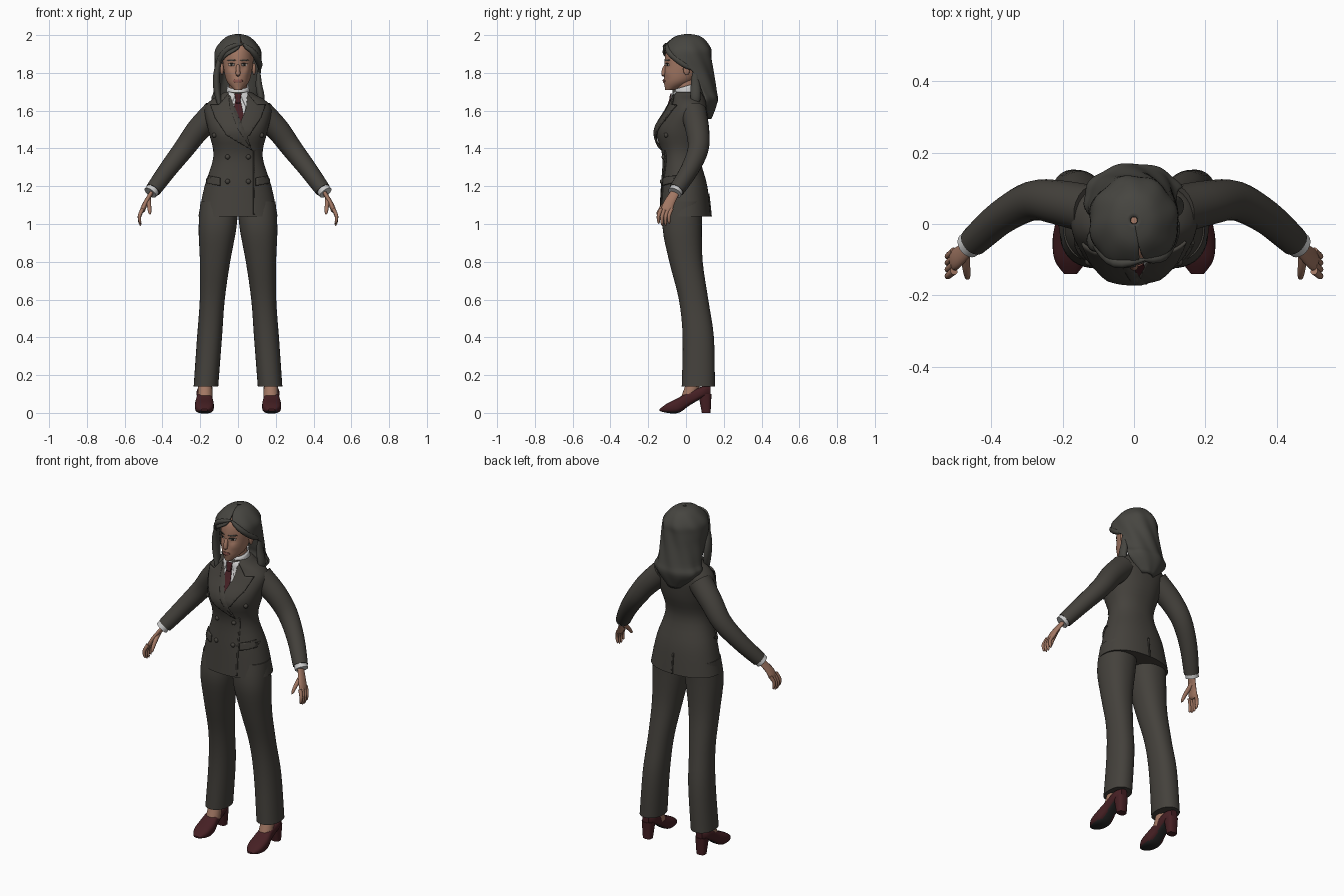
import bpy, bmesh
from math import sin, cos, pi, radians, exp, copysign, sqrt
from mathutils import Vector
from mathutils.bvhtree import BVHTree

if "Cube" in bpy.data.objects:
    bpy.data.objects.remove(bpy.data.objects["Cube"])


def material(name, red, green, blue):
    colour = (red, green, blue, 1)
    mat = bpy.data.materials.new(name)
    mat.use_nodes = True
    mat.diffuse_color = colour
    mat.node_tree.nodes["Principled BSDF"].inputs["Base Color"].default_value = colour
    return mat


SUIT = material("charcoal_wool", .058, .053, .045)
HAIR = material("grey_brown_hair", .062, .06, .052)
SKIN = material("skin", .36, .185, .125)
SHIRT = material("white_cotton", .6, .6, .6)
WINE = material("burgundy", .06, .014, .017)
SOLE = material("dark_sole", .02, .02, .02)
WHITE = material("eye_white", .5, .48, .45)
IRIS = material("dark_iris", .02, .014, .01)
LIPS = material("lips", .27, .1, .08)
SIDES = {"left": 1, "right": -1}


def finish(name, bm, mat, solid=0):
    mesh = bpy.data.meshes.new(name)
    bm.to_mesh(mesh)
    mesh.materials.append(mat)
    mesh.shade_smooth()
    mesh.set_sharp_from_angle(angle=radians(45))
    obj = bpy.data.objects.new(name, mesh)
    bpy.context.collection.objects.link(obj)
    if solid:
        modifier = obj.modifiers.new("thickness", "SOLIDIFY")
        modifier.thickness, modifier.offset = solid, 0
    return obj


def spline(rows, steps=4):
    # smooth interpolation through rows of numbers
    last = len(rows) - 1
    out = []
    for i in range(last):
        before, start, end, after = (rows[min(max(j, 0), last)] for j in range(i - 1, i + 3))
        for step in range(steps):
            t = step / steps
            out.append([q + t / 2 * (r - p + t * (2*p - 5*q + 4*r - s + t * (3*(q - r) + s - p)))
                        for p, q, r, s in zip(before, start, end, after)])
    return out + [list(rows[last])]


def rounded(count, power=1):
    # points of a unit circle, squarer when the power is below one
    soften = lambda v: copysign(abs(v) ** power, v)
    angles = [2 * pi * i / count for i in range(count)]
    return [(soften(cos(a)), soften(sin(a))) for a in angles]


def skin(name, mat, rings, loop=True, solid=0, shape=None):
    # loft through rings of points; open shells get a thickness
    bm = bmesh.new()
    loops = [[bm.verts.new(point) for point in ring] for ring in rings]
    count = len(loops[0])
    for low, high in zip(loops, loops[1:]):
        for i in range(count if loop else count - 1):
            j = (i + 1) % count
            bm.faces.new((low[i], low[j], high[j], high[i]))
    if loop and not solid:
        bm.faces.new(loops[0])
        bm.faces.new(loops[-1])
    if shape:
        for vert in bm.verts:
            shape(vert.co)
    bmesh.ops.recalc_face_normals(bm, faces=bm.faces[:])
    return finish(name, bm, mat, solid), BVHTree.FromBMesh(bm)


def body(name, mat, rows, count=40, power=.9, x=0, **options):
    # rows: height, centre y, half width, half depth
    rings = [[(x + wide * c, y + deep * s, z) for c, s in rounded(count, power)]
             for z, y, wide, deep in spline(rows)]
    return skin(name, mat, rings, **options)


def even(t):
    return 1


def dome(t):
    return max(.1, sqrt(1 - t ** 8))


def leaf(t):
    return max(.1, sin(pi * t)) ** .6


def tube(name, mat, path, start, end, flat=1, form=even):
    # tapering tube along a smooth path
    points = [Vector(p) for p in spline(path)]
    last = len(points) - 1
    rings = []
    for i, point in enumerate(points):
        along = (points[min(i + 1, last)] - points[max(i - 1, 0)]).normalized()
        depth = Vector((0, 1, 0))
        depth = (depth - along * depth.dot(along)).normalized()
        across = along.cross(depth) * flat
        radius = (start + (end - start) * i / last) * form(i / last)
        rings.append([point + (depth * c + across * s) * radius for c, s in rounded(20)])
    skin(name, mat, rings)


def ball(name, mat, centre, size):
    bm = bmesh.new()
    bmesh.ops.create_uvsphere(bm, u_segments=16, v_segments=10, radius=1)
    for vert in bm.verts:
        vert.co = vert.co * Vector(size) + Vector(centre)
    finish(name, bm, mat)


def surface(tree, x, z, side=-1):
    hit = tree.ray_cast(Vector((x, side, z)), Vector((0, -side, 0)))[0]
    return hit or tree.find_nearest(Vector((x, side / 10, z)))[0]


def plate(name, mat, tree, outline, lift=.003, thick=.006, side=-1, step=.012):
    # flat outline in x and z laid onto a curved surface
    bm = bmesh.new()
    face = bm.faces.new([bm.verts.new((x, 0, z)) for x, z in outline])
    bmesh.ops.triangulate(bm, faces=[face])
    for values, normal in zip(zip(*outline), (Vector((1, 0, 0)), Vector((0, 0, 1)))):
        for k in range(1, int((max(values) - min(values)) / step) + 1):
            bmesh.ops.bisect_plane(bm, geom=bm.verts[:] + bm.edges[:] + bm.faces[:],
                                   plane_co=normal * (min(values) + k * step), plane_no=normal)
    for vert in bm.verts:
        vert.co = surface(tree, vert.co.x, vert.co.z, side) + Vector((0, side * lift, 0))
    finish(name, bm, mat, thick)


def flip(outline, sign):
    return [(sign * x, z) for x, z in outline]


def mirrored(half):
    return half + flip(half[::-1], -1)


def oval(x, z, wide, high):
    return [(x + wide * c, z + high * s) for c, s in rounded(14)]


def bar(x, z, wide, high, slope=0):
    corners = [(-wide, -high), (wide, -high), (wide, high), (-wide, high)]
    return [(x + dx, z + dz + slope * dx) for dx, dz in corners]


# Jacket body
_, coat = body("jacket", SUIT, [
    (1.04, -.005, .21, .137), (1.2, -.01, .177, .123), (1.36, -.025, .13, .1), (1.49, -.025, .156, .132),
    (1.6, .01, .178, .11), (1.65, .015, .15, .09), (1.68, .01, .1, .08), (1.7, .01, .07, .07)], count=56)

# Shirt front, tie, lapels and fastening
plate("shirt_front", SHIRT, coat, mirrored([(.05, 1.69), (.03, 1.54), (.004, 1.47)]), .002, .004)
plate("tie", WINE, coat, mirrored([(.012, 1.66), (.033, 1.56), (.004, 1.48)]), .006)
plate("tie_knot", WINE, coat, mirrored([(.018, 1.69), (.011, 1.64)]), .012, .008)
for side, foot, lift in (("left", (0, 1.43), .008), ("right", (-.075, 1.39), .012)):
    outline = [(.05, 1.69), (.1, 1.63), (.145, 1.63), (.12, 1.56), (.06, 1.47), foot, (0, 1.5), (.042, 1.61)]
    plate(side + "_lapel", SUIT, coat, flip(outline, SIDES[side]), lift, .008)
plate("front_edge", SUIT, coat, bar(.085, 1.22, .004, .17), .002)
plate("back_vent", SUIT, coat, bar(0, 1.1, .004, .06), .002, side=1)
plate("breast_pocket", SUIT, coat, bar(.085, 1.553, .03, .011, slope=.2), .005)

# Neck and shirt collar
body("neck", SKIN, [(1.62, .01, .05, .05), (1.78, 0, .047, .05)], power=1)


def tilt(co):
    co.z += co.y * .3


body("shirt_collar", SHIRT, [(1.66, 0, .064, .068), (1.73, .005, .054, .057)], power=1, solid=.006, shape=tilt)

for side, sign in SIDES.items():
    def limb(part, mat, path, *radii, **options):
        tube(f"{side}_{part}", mat, [(sign * x, y, z) for x, y, z in path], *radii, **options)

    # Collar point, pocket flap and buttons
    plate(side + "_collar_point", SHIRT, coat,
          flip([(.01, 1.69), (.05, 1.7), (.06, 1.65), (.043, 1.615)], sign), .008)
    plate(side + "_pocket_flap", SUIT, coat, flip(bar(.13, 1.23, .035, .021, slope=.2), sign), .006, .009)
    for x, z in ((.055, 1.225), (.055, 1.355), (.125, 1.47)):
        ball(side + "_button", SUIT, surface(coat, sign * x, z), (.013, .012, .013))

    # Arm, cuff and hand
    limb("sleeve", SUIT, [(.12, .04, 1.59), (.21, .06, 1.5), (.285, .065, 1.4), (.37, .02, 1.29), (.45, -.05, 1.18)],
         .07, .041)
    limb("cuff", SHIRT, [(.445, -.045, 1.19), (.464, -.06, 1.165)], .036, .037)
    limb("palm", SKIN, [(.45, -.05, 1.18), (.49, -.09, 1.11), (.51, -.105, 1.06)], .022, .036, flat=.45, form=dome)
    for finger in range(4):
        y = -.132 + .0185 * finger
        drop = .08 + .01 * (finger in (1, 2))
        limb("finger", SKIN, [(.505, y, 1.08), (.522, y - .014, 1.08 - drop / 2), (.516, y - .012, 1.08 - drop)],
             .011, .007, form=dome)
    limb("thumb", SKIN, [(.475, -.075, 1.135), (.47, -.125, 1.09), (.466, -.155, 1.05)], .014, .008, form=dome)

    # Trouser leg, widening in depth toward the hem
    rows = [(1.12, -.01, .1), (.98, -.02, .1), (.8, 0, .08), (.6, .04, .066), (.4, .065, .066), (.14, .065, .065)]
    rings = [[(sign * (.18 - .073 * z) + wide * c, y + wide * (1.4 - .37 * z) * s, z) for c, s in rounded(40, .9)]
             for z, y, wide in spline(rows)]
    skin(side + "_trouser_leg", SUIT, rings)

    # Ankle, shoe and heel
    limb("ankle", SKIN, [(.172, .06, .22), (.175, .015, .08)], .034, .04)
    profile = [(-.14, .01, .02, .018), (-.1, 0, .05, .045), (-.04, 0, .08, .05),
               (.02, .04, .115, .04), (.09, .08, .14, .04), (.13, .09, .14, .02)]
    rings = [[(sign * .178 + wide * c, y, (low + top + (top - low) * s) / 2) for c, s in rounded(28, .7)]
             for y, low, top, wide in spline(profile)]
    shoe, _ = skin(side + "_shoe", WINE, rings)
    shoe.data.materials.append(SOLE)
    for polygon in shoe.data.polygons:
        polygon.material_index = int(polygon.normal.z < -.75)
    body(side + "_heel", WINE, [(0, .107, .026, .023), (.1, .1, .034, .035)], count=20, power=.7, x=sign * .178)


# Head with eye sockets and cheeks
def bump(co, x, z, radius):
    return exp(-((abs(co.x) - x) ** 2 + (co.z - z) ** 2) / radius ** 2)


def face_relief(co):
    if co.y < 0:
        co.y += .011 * bump(co, .033, 1.84, .017) - .006 * bump(co, .045, 1.8, .02)
        co.y -= .005 * bump(co, 0, 1.757, .02)


_, head = body("head", SKIN, [
    (1.71, -.085, .02, .025), (1.75, -.042, .056, .072), (1.8, -.02, .072, .093), (1.88, 0, .082, .112),
    (1.94, 0, .07, .095), (1.98, 0, .02, .03)], count=72, power=1, shape=face_relief)
tube("nose", SKIN, [(0, -.1, 1.85), (0, -.115, 1.82), (0, -.12, 1.78)], .007, .015, form=dome)
plate("lips", LIPS, head, oval(0, 1.757, .025, .009), .002, .005, step=.006)
for side, sign in SIDES.items():
    x = sign * .034
    for part, mat, outline, lift in (
            ("eye", WHITE, oval(x, 1.842, .015, .006), .002), ("iris", IRIS, oval(x, 1.842, .006, .006), .004),
            ("eyelid", HAIR, oval(x, 1.849, .018, .002), .004), ("eyebrow", HAIR, oval(x, 1.867, .022, .004), .002)):
        plate(f"{side}_{part}", mat, head, outline, lift, .003, step=.006)
    ball(side + "_ear", SKIN, (sign * .085, .003, 1.82), (.01, .018, .032))

# Hair shell: height, centre y, half width, half depth, opening at the face in degrees
rings = []
for z, y, wide, deep, gap in spline([
        (2, .01, .01, .01, 0), (1.985, .01, .06, .07, 0), (1.93, .005, .11, .12, 10), (1.88, .005, .12, .126, 47),
        (1.8, .025, .118, .115, 86), (1.7, .058, .122, .098, 95), (1.65, .078, .13, .085, 95), (1.56, .105, .035, .025, 90)]):
    left, right = gap + 12, min(gap - 12, 60)
    ring = []
    for k in range(73):
        angle = radians(left + (360 - right - left) * k / 72)
        wave = 1 + .025 * sin(angle * 8 + z * 26) * min(1, (2 - z) * 12)
        ring.append((wide * wave * sin(angle), y - deep * wave * cos(angle), z))
    rings.append(ring)
skin("hair", HAIR, rings, loop=False, solid=.012)

# Loose locks and fringe
tube("right_front_lock", HAIR, [(-.09, -.07, 1.9), (-.112, -.05, 1.8), (-.11, -.045, 1.7), (-.09, -.065, 1.6)],
     .03, .03, flat=.65, form=leaf)
tube("left_side_lock", HAIR, [(.11, .045, 1.82), (.11, .05, 1.74), (.122, .05, 1.66), (.1, .05, 1.61)],
     .025, .03, flat=.7, form=leaf)
tube("left_fringe", HAIR, [(.025, -.1, 1.955), (.08, -.09, 1.91), (.113, -.02, 1.85), (.112, .03, 1.82)],
     .016, .018, form=leaf)
tube("right_fringe", HAIR, [(.03, -.1, 1.955), (-.05, -.108, 1.93), (-.1, -.06, 1.86), (-.105, -.04, 1.8)],
     .016, .018, form=leaf)
